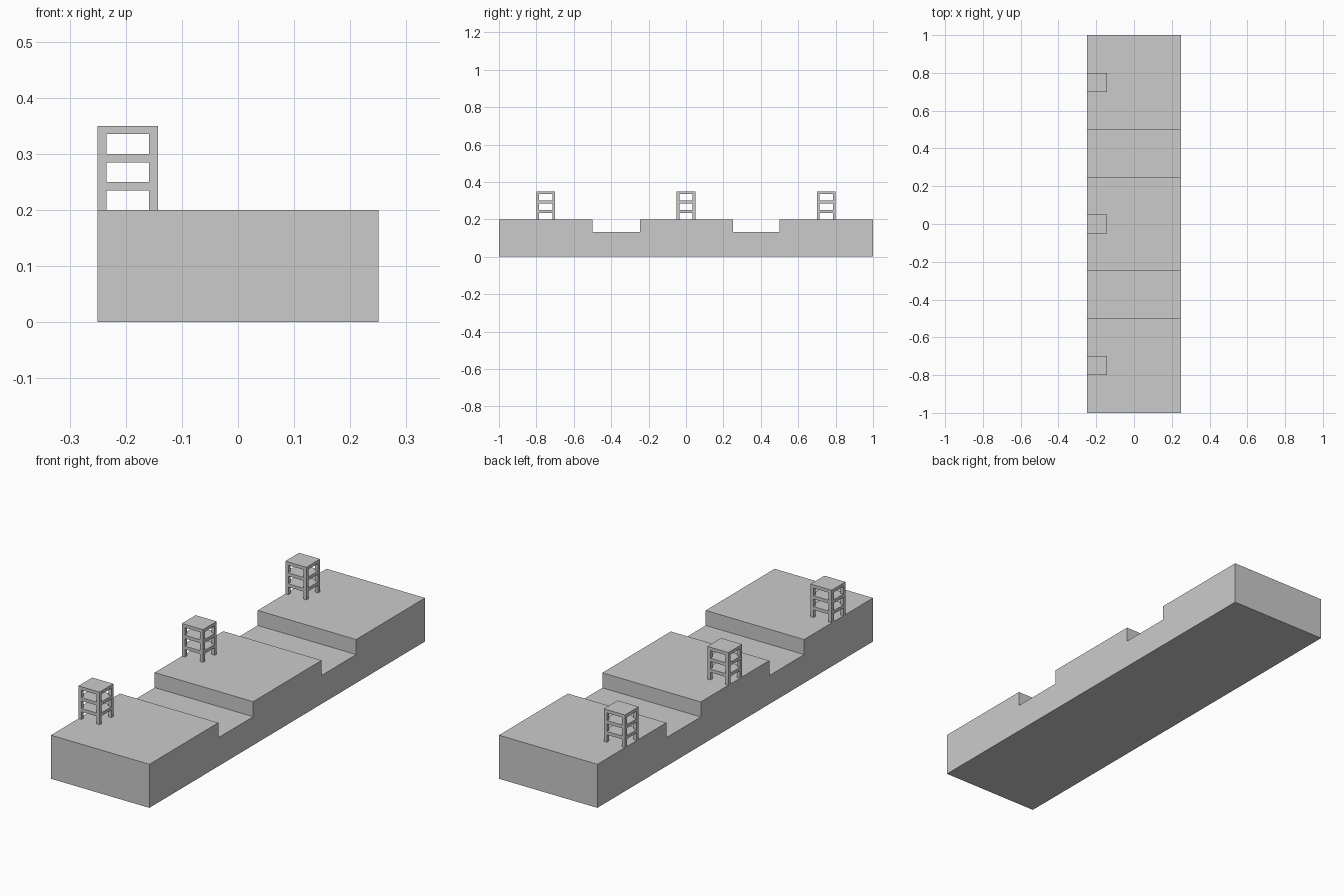
import bpy, bmesh, math

if "Cube" in bpy.data.objects:
    bpy.data.objects.remove(bpy.data.objects["Cube"])


def finish(name, bm):
    bmesh.ops.recalc_face_normals(bm, faces=bm.faces[:])
    mesh = bpy.data.meshes.new(name)
    bm.to_mesh(mesh)
    bm.free()
    obj = bpy.data.objects.new(name, mesh)
    bpy.context.collection.objects.link(obj)
    return obj


# Base: notched side profile (y, z) extruded across x
profile = [(-1, 0), (1, 0), (1, 0.2), (0.5, 0.2), (0.5, 0.131), (0.25, 0.131),
           (0.25, 0.2), (-0.247, 0.2), (-0.247, 0.131), (-0.5, 0.131),
           (-0.5, 0.2), (-1, 0.2)]
bm = bmesh.new()
side = bm.faces.new([bm.verts.new((-0.25, y, z)) for y, z in profile])
ext = bmesh.ops.extrude_face_region(bm, geom=[side], use_keep_orig=True)
bmesh.ops.translate(bm, vec=(0.5, 0, 0),
                    verts=[v for v in ext["geom"] if isinstance(v, bmesh.types.BMVert)])
finish("notched_base", bm)

# Tower shell: grid cells filled at corner posts and at every floor slab
XS = [-0.25, -0.2345, -0.1585, -0.143]
YS = [-0.05, -0.035, 0.035, 0.05]
ZS = [0.2, 0.235, 0.25, 0.285, 0.3, 0.335, 0.35]
GRID = (XS, YS, ZS)


def filled(i, j, k):
    if not (0 <= i < 3 and 0 <= j < 3 and 0 <= k < 6):
        return False
    return k % 2 == 1 or (i != 1 and j != 1)


def tower(name, y):
    bm = bmesh.new()
    cells = [(i, j, k) for i in range(3) for j in range(3) for k in range(6)
             if filled(i, j, k)]
    for cell in cells:
        for axis in range(3):
            for step in (0, 1):
                near = list(cell)
                near[axis] += 2 * step - 1
                if filled(*near):
                    continue
                u, v = (axis + 1) % 3, (axis + 2) % 3
                loop = [(0, 0), (1, 0), (1, 1), (0, 1)]
                verts = []
                for du, dv in (loop if step else loop[::-1]):
                    p = list(cell)
                    p[axis] += step
                    p[u] += du
                    p[v] += dv
                    verts.append(bm.verts.new([GRID[a][p[a]] for a in range(3)]))
                bm.faces.new(verts)
    bmesh.ops.remove_doubles(bm, verts=bm.verts[:], dist=1e-5)
    bmesh.ops.dissolve_limit(bm, angle_limit=math.radians(1),
                             verts=bm.verts[:], edges=bm.edges[:])
    finish(name, bm).location.y = y


# One tower on each raised block
for name, y in (("front_tower", -0.75), ("middle_tower", 0), ("back_tower", 0.75)):
    tower(name, y)
